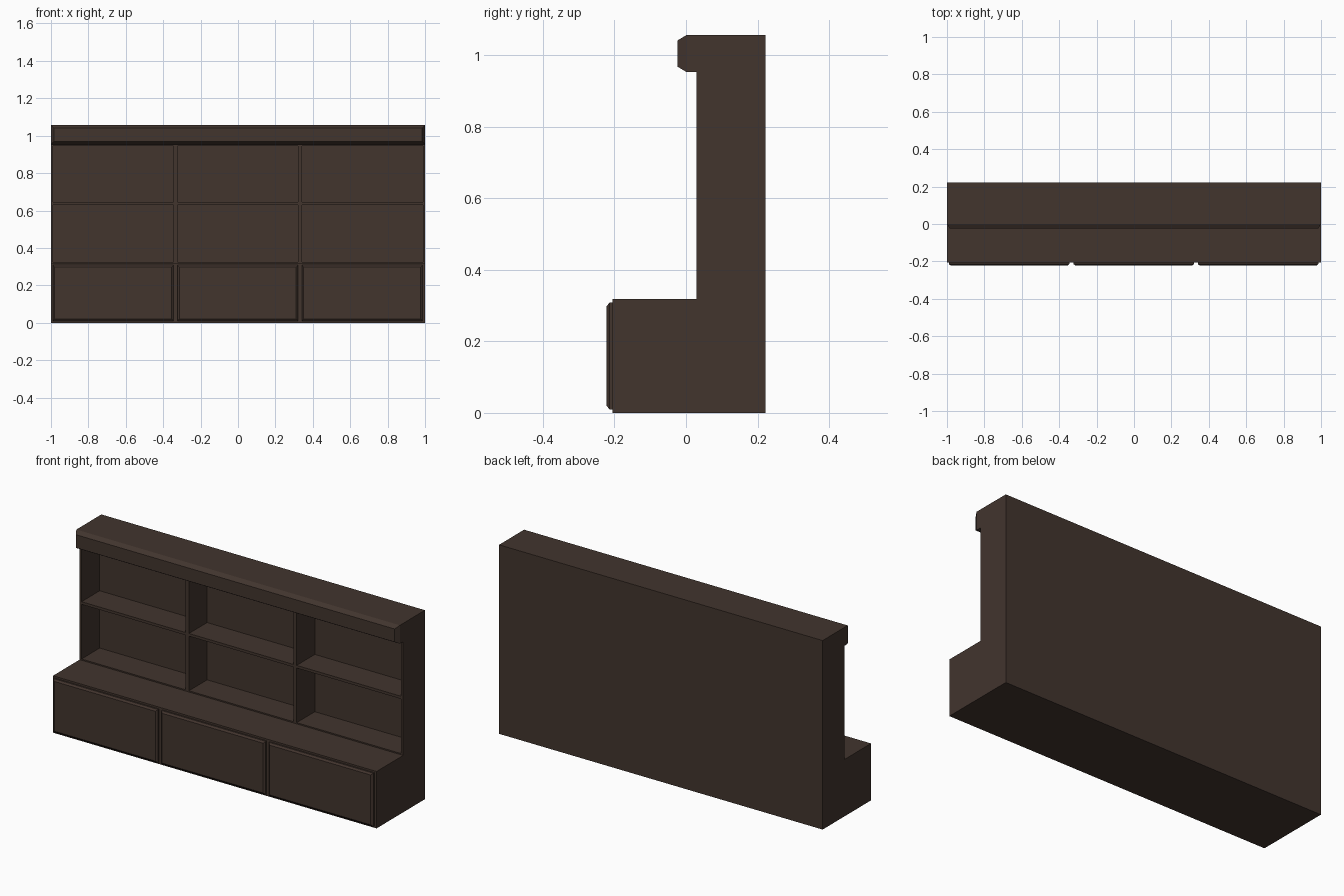
import bpy, bmesh

if "Cube" in bpy.data.objects:
    bpy.data.objects.remove(bpy.data.objects["Cube"])

wood = bpy.data.materials.new("dark_brown_wood")
wood.diffuse_color = (0.054, 0.035, 0.027, 1)
wood.use_nodes = True
wood.node_tree.nodes["Principled BSDF"].inputs["Base Color"].default_value = wood.diffuse_color


def finish(name, bm):
    bmesh.ops.recalc_face_normals(bm, faces=bm.faces[:])
    me = bpy.data.meshes.new(name)
    bm.to_mesh(me)
    bm.free()
    me.materials.append(wood)
    ob = bpy.data.objects.new(name, me)
    bpy.context.collection.objects.link(ob)
    return ob


def box(name, x0, x1, y0, y1, z0, z1, chamfer=0.0, inset=0.0):
    """Box; with chamfer > 0 its front face is inset and the rim slopes back."""
    bm = bmesh.new()

    def ring(y, i):
        return [bm.verts.new((x, y, z)) for x, z in
                ((x0 + i, z0 + i), (x1 - i, z0 + i), (x1 - i, z1 - i), (x0 + i, z1 - i))]

    rings = [ring(y1, 0), ring(y0 + chamfer, 0)]
    if chamfer:
        rings.append(ring(y0, inset))
    for a, b in zip(rings, rings[1:]):
        for k in range(4):
            n = (k + 1) % 4
            bm.faces.new((a[k], a[n], b[n], b[k]))
    bm.faces.new(rings[0])
    bm.faces.new(rings[-1])
    return finish(name, bm)


FRONT, BACK, INNER = 0.03, 0.222, 0.19
BASE_TOP, CROWN_Z, TOP = 0.318, 0.953, 1.056

# Lower cabinet and back panel
box("base_cabinet", -1, 1, -0.205, BACK, 0, BASE_TOP)
box("back_panel", -1, 1, INNER, BACK, BASE_TOP, CROWN_Z)

# Shelf unit: sides, dividers, rails and middle shelf
for name, a, b in (("left_side", -1, -0.988), ("left_divider", -0.345, -0.324),
                   ("right_divider", 0.322, 0.342), ("right_side", 0.988, 1)):
    box(name, a, b, FRONT, INNER, BASE_TOP, CROWN_Z)
for i, (a, b) in enumerate(((-0.988, -0.345), (-0.324, 0.322), (0.342, 0.988))):
    for name, lo, hi in (("bottom_rail", BASE_TOP, 0.325), ("middle_shelf", 0.63, 0.645),
                         ("top_rail", 0.946, CROWN_Z)):
        box(f"{name}_{i + 1}", a, b, FRONT, INNER, lo, hi)

# Overhanging crown with sloped front rim
box("crown", -1, 1, -0.024, BACK, CROWN_Z, TOP, chamfer=0.025, inset=0.015)

# Three drawer fronts with chamfered rims
for i, (a, b) in enumerate(((-0.99, -0.345), (-0.324, 0.321), (0.341, 0.986))):
    box(f"drawer_front_{i + 1}", a, b, -0.222, -0.204, 0.01, 0.308,
        chamfer=0.008, inset=0.01)
